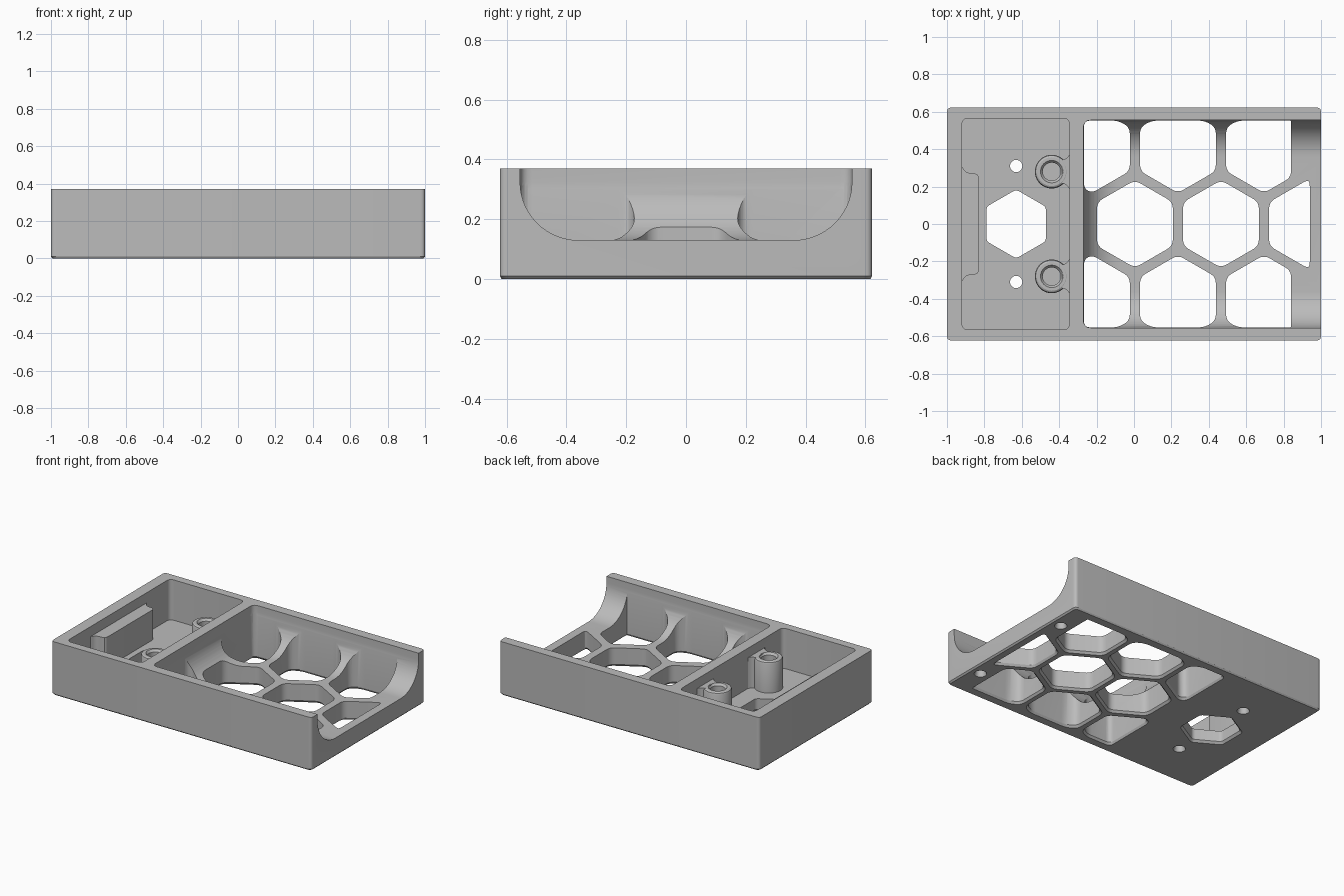
import bpy, bmesh, math
from mathutils import Vector

cube = bpy.data.objects.get("Cube")
if cube:
    bpy.data.objects.remove(cube, do_unlink=True)

grey = bpy.data.materials.new("plain grey")
grey.use_nodes = True
colour = (0.5, 0.5, 0.5, 1)
grey.diffuse_color = colour
grey.node_tree.nodes["Principled BSDF"].inputs["Base Color"].default_value = colour

TOP, HALF_Y = 0.37, 0.6225
FLOOR, TRAY_FLOOR = 0.13, 0.09


def rounded(pts, r, n=5):
    """Polygon with softened corners."""
    out, pts = [], [Vector(p) for p in pts]
    for i, p in enumerate(pts):
        a, b = pts[i - 1] - p, pts[(i + 1) % len(pts)] - p
        a *= min(r / a.length, 0.45)
        b *= min(r / b.length, 0.45)
        for k in range(n + 1):
            t = k / n
            out.append(p + a * (1 - t) ** 2 + b * t ** 2)
    return out


def rect(x0, x1, y):
    return [(x0, -y), (x1, -y), (x1, y), (x0, y)]


def ngon(cx, cy, r, n):
    """Polygon with a corner pointing along y."""
    turn = [2 * math.pi * k / n + math.pi / 2 for k in range(n)]
    return [(cx + r * math.cos(a), cy + r * math.sin(a)) for a in turn]


def clip(pts, axis, limit, sign):
    """Keep the part of a convex polygon where sign * coordinate <= sign * limit."""
    out, pts = [], [Vector(p) for p in pts]
    for i, q in enumerate(pts):
        p = pts[i - 1]
        dp, dq = sign * (p[axis] - limit), sign * (q[axis] - limit)
        if dp * dq < 0:
            out.append(p.lerp(q, dp / (dp - dq)))
        if dq <= 0:
            out.append(q)
    return out


def grow(pts, s):
    c = sum((Vector(p) for p in pts), Vector((0, 0))) / len(pts)
    return [c + (Vector(p) - c) * s for p in pts]


def loft(name, rings):
    """Solid skinned through a list of (outline, height) rings."""
    bm = bmesh.new()
    loops = [[bm.verts.new((p[0], p[1], z)) for p in pts] for pts, z in rings]
    for lo, hi in zip(loops, loops[1:]):
        for i in range(len(lo)):
            bm.faces.new((lo[i - 1], lo[i], hi[i], hi[i - 1]))
    bm.faces.new(loops[0])
    bm.faces.new(loops[-1])
    bmesh.ops.recalc_face_normals(bm, faces=bm.faces)
    mesh = bpy.data.meshes.new(name)
    bm.to_mesh(mesh)
    bm.free()
    ob = bpy.data.objects.new(name, mesh)
    bpy.context.collection.objects.link(ob)
    mesh.materials.append(grey)
    return ob


def activate(ob):
    bpy.ops.object.select_all(action='DESELECT')
    ob.select_set(True)
    bpy.context.view_layer.objects.active = ob


def cut(body, cutter):
    mod = body.modifiers.new("cut", 'BOOLEAN')
    mod.operation, mod.solver, mod.object = 'DIFFERENCE', 'EXACT', cutter
    activate(body)
    bpy.ops.object.modifier_apply(modifier=mod.name)
    bpy.data.objects.remove(cutter, do_unlink=True)


def hole(pts, top, flare):
    """Through cutter with a chamfered lower mouth."""
    return loft("cutter", [(grow(pts, flare), -0.02), (grow(pts, flare), 0),
                           (pts, 0.015), (pts, top)])


# Outer block with chamfered underside
outline = rounded(rect(-1, 1, HALF_Y), 0.025)
body = loft("tray_body", [(grow(outline, 0.99), 0), (outline, 0.01), (outline, TOP)])

# Open-ended bay with a filleted floor
R, STEPS = 0.195, 14
bay = []
for k in range(STEPS + 1):
    a = math.pi / 2 * k / STEPS
    inset = R * (1 - math.sin(a))
    bay.append((rounded(rect(-0.27 + inset, 1.2, 0.555 - inset), 0.04),
                FLOOR + R * (1 - math.cos(a))))
bay.append((bay[-1][0], TOP + 0.1))
cut(body, loft("cutter", bay))

# Closed tray
tray = rounded(rect(-0.92, -0.345, 0.565), 0.035)
cut(body, loft("cutter", [(tray, TRAY_FLOOR), (tray, TOP + 0.1)]))

# Honeycomb openings
PITCH, CELL = 0.46, 0.234
cells = [(0.005 + PITCH * k, 0) for k in range(3)]
cells += [(-0.225 + PITCH * k, s * 0.4) for k in range(3) for s in (-1, 1)]
for cx, cy in cells:
    pts = ngon(cx, cy, CELL, 6)
    pts = clip(pts, 0, 0.94 if cy == 0 else 0.84, 1)
    pts = clip(pts, 0, -0.268, -1)
    pts = clip(clip(pts, 1, 0.553, 1), 1, -0.553, -1)
    cut(body, hole(rounded(pts, 0.035), TOP + 0.05, 1.06))

# Tray hexagon, tray screw holes and blind holes under the open end
cut(body, hole(rounded(ngon(-0.63, 0, 0.184, 6), 0.02), 0.2, 1.08))
for s in (-1, 1):
    cut(body, hole(ngon(-0.63, s * 0.31, 0.033, 24), 0.2, 1.2))
    cut(body, hole(ngon(0.925, s * 0.39, 0.033, 24), 0.08, 1.2))
parts = [body]

# Ledge on the end wall
half = [(-0.83, 0.27), (-0.885, 0.272), (-0.905, 0.283), (-0.92, 0.31), (-0.93, 0.31)]
ledge = half + [(x, -y) for x, y in reversed(half)]
ledge = rounded(ledge, 0.03, 3)
parts.append(loft("end_ledge", [(ledge, TRAY_FLOOR - 0.02), (ledge, 0.30)]))

# Screw bosses with webs joining the dividing wall
BOSS_TOP = 0.305
for s, side in ((-1, "front"), (1, "back")):
    bx, by = -0.44, s * 0.28
    profile = [(0.09, TRAY_FLOOR - 0.02), (0.09, BOSS_TOP - 0.015), (0.086, BOSS_TOP - 0.005),
               (0.077, BOSS_TOP), (0.06, BOSS_TOP), (0.048, BOSS_TOP - 0.015), (0.048, 0.13)]
    parts.append(loft(side + "_boss", [(ngon(bx, by, r, 40), z) for r, z in profile]))
    edge = [(-0.385, 0.062), (-0.37, 0.066), (-0.355, 0.077), (-0.345, 0.092), (-0.335, 0.092)]
    web = [(x, by + y) for x, y in edge] + [(x, by - y) for x, y in reversed(edge)]
    parts.append(loft(side + "_boss_web", [(web, TRAY_FLOOR - 0.02), (web, BOSS_TOP - 0.001)]))

for ob in parts:
    activate(ob)
    bpy.ops.object.shade_smooth_by_angle(angle=math.radians(25))
